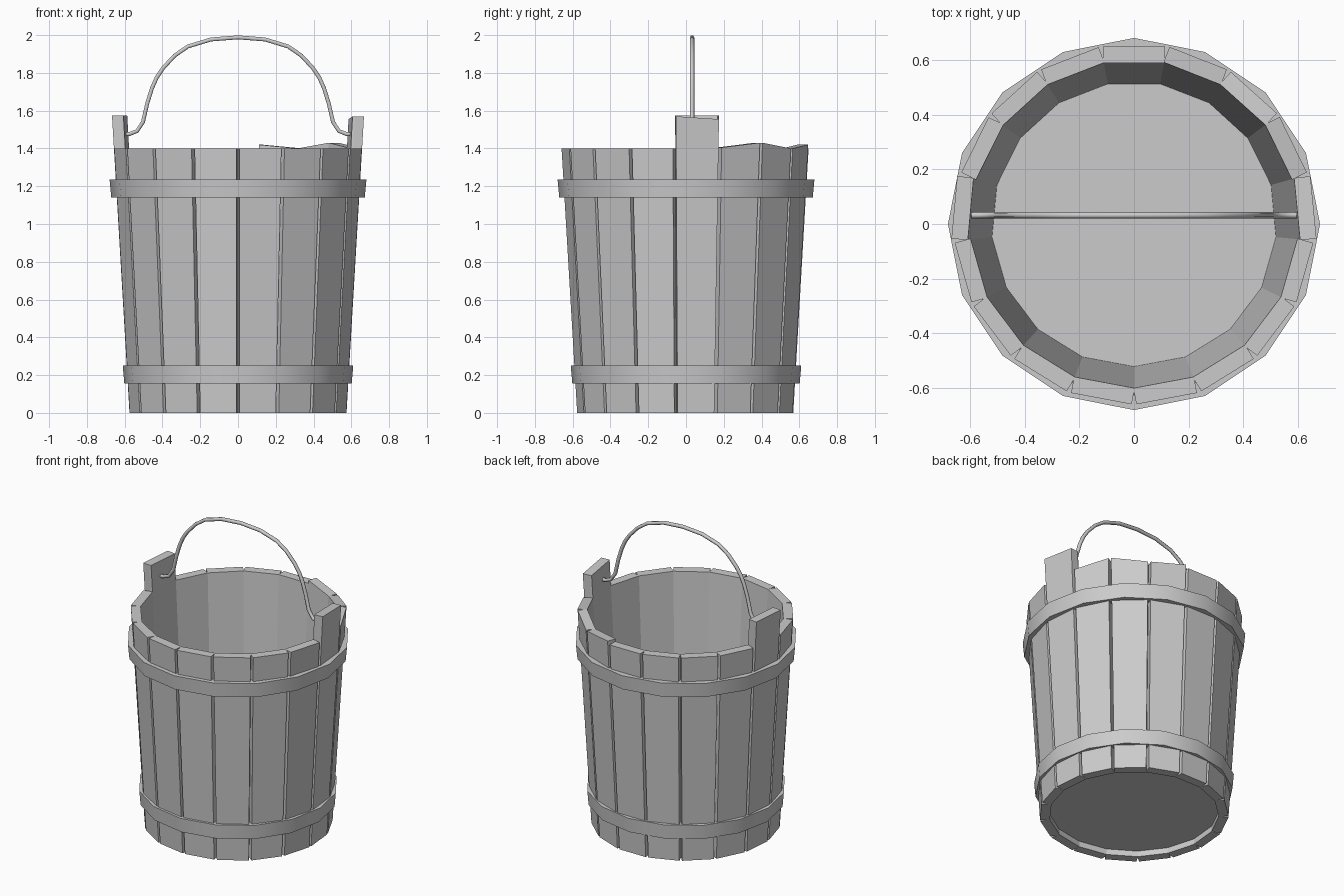
import bpy, bmesh, math
from mathutils import Matrix

if "Cube" in bpy.data.objects:
    bpy.data.objects.remove(bpy.data.objects["Cube"])

N = 17                                  # staves around the bucket
STEP = 2 * math.pi / N
T = math.tan(STEP / 2)
THICK = 0.06
FLOOR = 0.04


def make_object(name, bm):
    bmesh.ops.recalc_face_normals(bm, faces=bm.faces)
    mesh = bpy.data.meshes.new(name)
    bm.to_mesh(mesh)
    bm.free()
    ob = bpy.data.objects.new(name, mesh)
    bpy.context.collection.objects.link(ob)
    return ob


def inner(z):
    """Inner wall distance at a height."""
    return 0.508 + 0.058 * z


def stave(name, angle, z_start, z_end):
    """Plank whose neighbours touch inside and leave a V groove outside."""
    bm = bmesh.new()
    rings = []
    for z0, z1 in ((0, 0), (z_start, z_end)):
        ring = []
        for off, grow, side in ((0, 0, -1), (0.013, 0.013, -1), (THICK, 0.013, -1),
                                (THICK, 0.013, 1), (0.013, 0.013, 1), (0, 0, 1)):
            z = z0 if side < 0 else z1
            a = inner(z)
            ring.append(bm.verts.new((a + off, side * (a + grow) * T, z)))
        rings.append(ring)
    low, high = rings
    bm.faces.new(low)
    bm.faces.new(high)
    for i in range(6):
        j = (i + 1) % 6
        bm.faces.new((low[i], low[j], high[j], high[i]))
    bm.transform(Matrix.Rotation(angle, 4, 'Z'))
    return make_object(name, bm)


def hoop(name, z0, z1, r0, r1):
    """16-sided band around the staves."""
    bm = bmesh.new()
    profile = [(r0, z0), (r1, z1), (r1 - 0.055, z1), (r0 - 0.055, z0)]
    loops = [[bm.verts.new((r * math.cos(k * math.pi / 8), r * math.sin(k * math.pi / 8), z))
              for r, z in profile] for k in range(16)]
    for k in range(16):
        a, b = loops[k], loops[(k + 1) % 16]
        for i in range(4):
            j = (i + 1) % 4
            bm.faces.new((a[i], b[i], b[j], a[j]))
    ob = make_object(name, bm)
    bpy.ops.object.select_all(action='DESELECT')
    ob.select_set(True)
    bpy.context.view_layer.objects.active = ob
    bpy.ops.object.shade_smooth_by_angle(angle=math.radians(35))


# Staves: two tall handle staves, a few uneven tops at the back right
tops = {4: (1.57, 1.555), 12: (1.575, 1.575),
        5: (1.405, 1.43), 6: (1.43, 1.40), 7: (1.40, 1.42)}
for k in range(N):
    z_start, z_end = tops.get(k, (1.40, 1.40))
    name = "handle_stave" if k in (4, 12) else "stave"
    stave(f"{name}_{k:02d}", -math.pi / 2 + (k + 0.5) * STEP, z_start, z_end)

# Floor, slightly recessed
bm = bmesh.new()
radius = inner(FLOOR) / math.cos(STEP / 2) + 0.01
bmesh.ops.create_cone(bm, cap_ends=True, segments=N, radius1=radius, radius2=radius, depth=0.03)
bm.transform(Matrix.Translation((0, 0, FLOOR + 0.015)) @ Matrix.Rotation(-math.pi / 2, 4, 'Z'))
make_object("floor", bm)

# Metal hoops
hoop("lower_hoop", 0.155, 0.25, 0.602, 0.61)
hoop("upper_hoop", 1.14, 1.235, 0.671, 0.68)

# Wire bail handle, mirrored half path
half = [(-0.615, 1.474), (-0.575, 1.476), (-0.534, 1.492), (-0.503, 1.54), (-0.48, 1.64),
        (-0.455, 1.72), (-0.397, 1.825), (-0.265, 1.94), (-0.143, 1.977)]
half = half[:6] + [(-0.43, 1.776), half[6], (-0.335, 1.892)] + half[7:]
path = half + [(0, 1.988)] + [(-x, z) for x, z in reversed(half)]
curve = bpy.data.curves.new("wire_handle", 'CURVE')
curve.dimensions = '3D'
curve.bevel_depth = 0.012
curve.bevel_resolution = 1
curve.use_fill_caps = True
spline = curve.splines.new('POLY')
spline.points.add(len(path) - 1)
for p, (x, z) in zip(spline.points, path):
    p.co = (x, 0.032, z, 1)
spline.use_smooth = True
handle = bpy.data.objects.new("wire_handle", curve)
bpy.context.collection.objects.link(handle)
